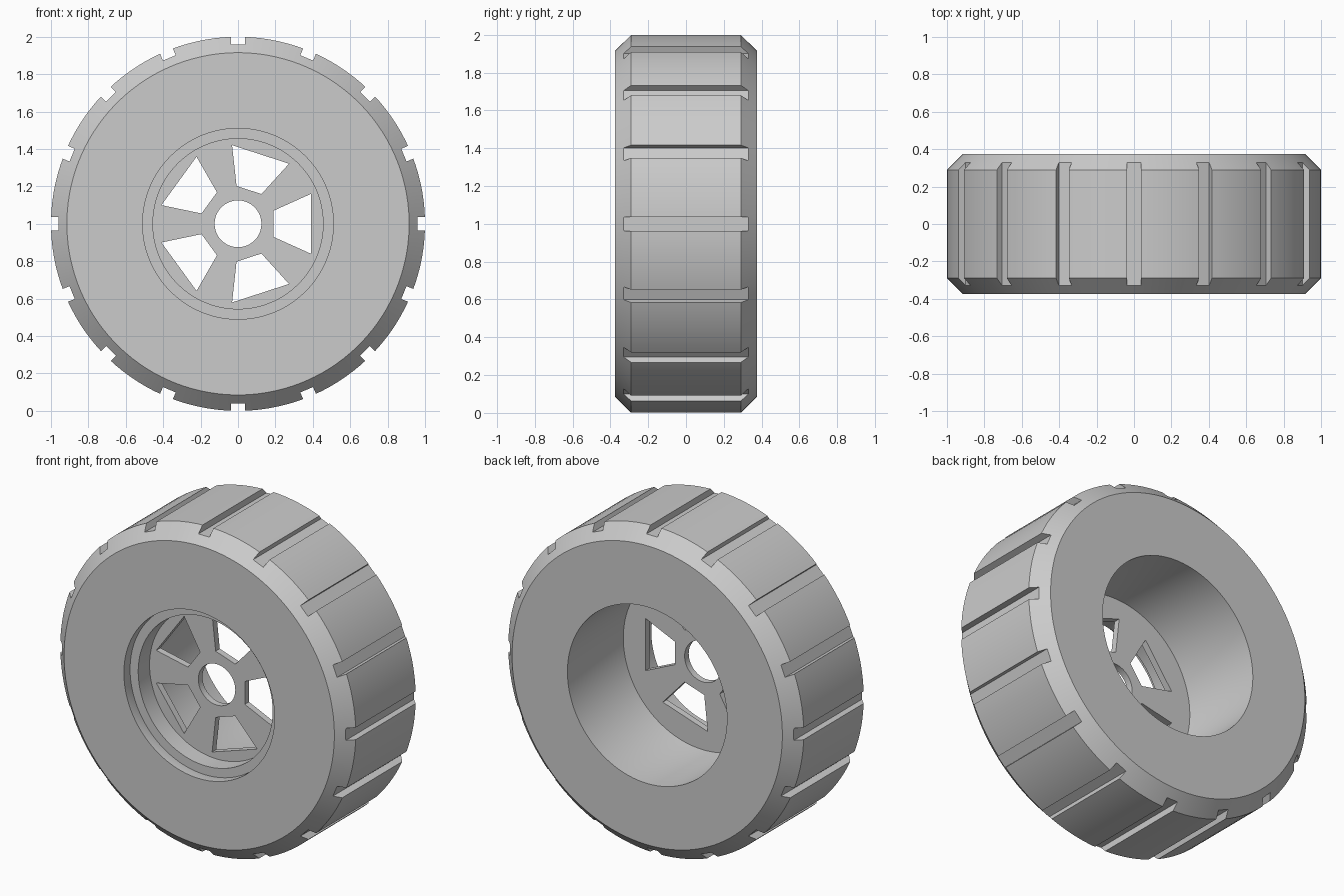
import bpy, bmesh
from math import cos, sin, tau, radians
from mathutils import Matrix

old = bpy.data.objects.get("Cube")
if old:
    bpy.data.objects.remove(old, do_unlink=True)

HUB = Matrix.Translation((0, 0, 1))  # wheel axis runs along y at this height

grey = bpy.data.materials.new("plain grey")
grey.use_nodes = True
grey.diffuse_color = (0.6, 0.6, 0.6, 1)
grey.node_tree.nodes["Principled BSDF"].inputs["Base Color"].default_value = (0.6, 0.6, 0.6, 1)


def finish(name, bm):
    bmesh.ops.recalc_face_normals(bm, faces=bm.faces)
    mesh = bpy.data.meshes.new(name)
    bm.to_mesh(mesh)
    bm.free()
    mesh.materials.append(grey)
    obj = bpy.data.objects.new(name, mesh)
    bpy.context.collection.objects.link(obj)
    return obj


def lathe(name, profile, steps=128):
    """Revolve a closed (radius, y) profile around the wheel axis."""
    bm = bmesh.new()
    rings = []
    for i in range(steps):
        a = tau * (i + 0.5) / steps
        rings.append([bm.verts.new((r * cos(a), y, 1 + r * sin(a))) for r, y in profile])
    n = len(profile)
    for i in range(steps):
        p, q = rings[i], rings[(i + 1) % steps]
        for j in range(n):
            k = (j + 1) % n
            bm.faces.new((p[j], p[k], q[k], q[j]))
    return finish(name, bm)


def radial_prisms(name, outline, y0, y1, count):
    """Extrude an (x, z) outline along y and repeat it around the axis."""
    bm = bmesh.new()
    for i in range(count):
        turn = HUB @ Matrix.Rotation(tau * i / count, 4, 'Y')
        face = bm.faces.new([bm.verts.new((x, y0, z)) for x, z in outline])
        new = bmesh.ops.extrude_face_region(bm, geom=[face])["geom"]
        top = [v for v in new if isinstance(v, bmesh.types.BMVert)]
        bmesh.ops.translate(bm, verts=top, vec=(0, y1 - y0, 0))
        bmesh.ops.transform(bm, matrix=turn, verts=list(set(face.verts) | set(top)))
    return finish(name, bm)


def cut(obj, cutter):
    """Subtract the cutter, bake the result and drop the cutter."""
    cutter.hide_render = True
    mod = obj.modifiers.new("cut", 'BOOLEAN')
    mod.operation, mod.solver, mod.object = 'DIFFERENCE', 'EXACT', cutter
    graph = bpy.context.evaluated_depsgraph_get()
    mesh = bpy.data.meshes.new_from_object(obj.evaluated_get(graph))
    obj.modifiers.clear()
    obj.data = mesh
    bpy.data.objects.remove(cutter, do_unlink=True)


# Tyre with chamfered shoulders and a stepped seat for the rim
tyre = lathe("tyre", [(0.51, -0.375), (0.915, -0.375), (1, -0.29), (1, 0.29),
                      (0.915, 0.375), (0.54, 0.375), (0.54, -0.2), (0.51, -0.315)])

# Sixteen tread grooves across the tyre
groove = [(0.96, -0.037), (1.1, -0.037), (1.1, 0.037), (0.96, 0.037)]
cut(tyre, radial_prisms("tread_groove_cutter", groove, -0.335, 0.335, 16))

# Rim: front lip, recessed disc and centre bore
rim = lathe("rim", [(0.125, -0.205), (0.455, -0.205), (0.455, -0.315), (0.51, -0.315),
                    (0.54, -0.2), (0.54, -0.165), (0.125, -0.165)])

# Five windows between the spokes
window = [(0.19, -0.07), (0.39, -0.16), (0.39, 0.16), (0.19, 0.07)]
cut(rim, radial_prisms("rim_window_cutter", window, -0.26, -0.1, 5))

# Smooth round surfaces, crisp edges
for obj in (tyre, rim):
    bpy.ops.object.select_all(action='DESELECT')
    obj.select_set(True)
    bpy.context.view_layer.objects.active = obj
    bpy.ops.object.shade_smooth_by_angle(angle=radians(25))
